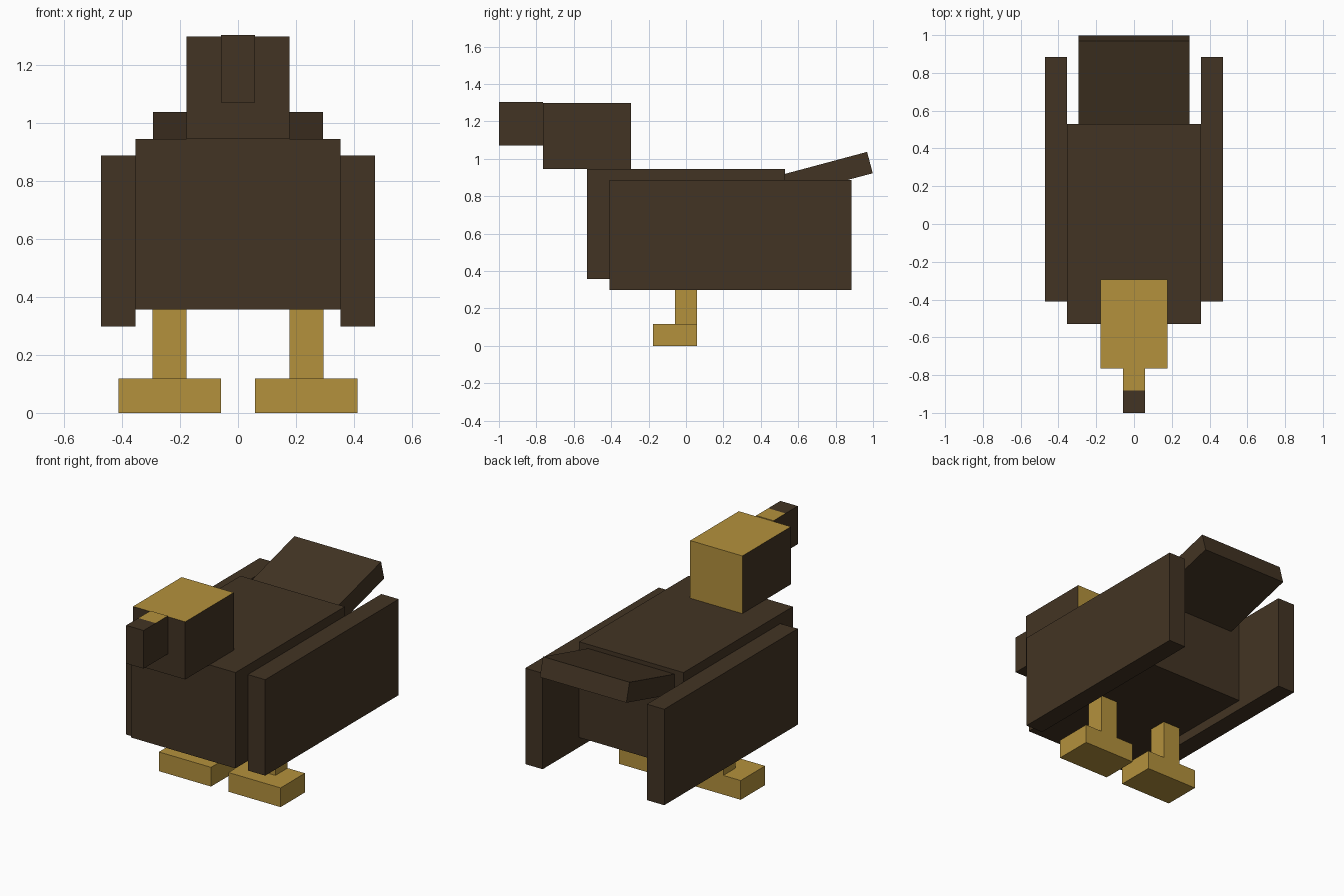
import bpy
import bmesh
import math
from mathutils import Matrix, Vector

cube = bpy.data.objects.get("Cube")
if cube:
    bpy.data.objects.remove(cube, do_unlink=True)


def make_material(name, rgb):
    mat = bpy.data.materials.new(name)
    mat.use_nodes = True
    colour = (*rgb, 1.0)
    mat.diffuse_color = colour
    mat.node_tree.nodes["Principled BSDF"].inputs["Base Color"].default_value = colour
    return mat


brown = make_material("dark brown", (0.055, 0.034, 0.017))
gold = make_material("golden yellow", (0.456, 0.285, 0.046))


def box(name, low, high, mats, cut_y=None, rule=None):
    """Box between two corners, with an optional cut and face colour rule."""
    low, high = Vector(low), Vector(high)
    bm = bmesh.new()
    place = Matrix.Translation((low + high) / 2) @ Matrix.Diagonal((*(high - low), 1))
    bmesh.ops.create_cube(bm, size=1, matrix=place)
    if cut_y is not None:
        geom = bm.verts[:] + bm.edges[:] + bm.faces[:]
        bmesh.ops.bisect_plane(bm, geom=geom, plane_co=(0, cut_y, 0), plane_no=(0, 1, 0))
    bm.normal_update()
    if rule:
        for face in bm.faces:
            face.material_index = int(rule(face.normal, face.calc_center_median()))
    mesh = bpy.data.meshes.new(name)
    bm.to_mesh(mesh)
    bm.free()
    for mat in mats:
        mesh.materials.append(mat)
    obj = bpy.data.objects.new(name, mesh)
    bpy.context.collection.objects.link(obj)
    return obj


def pair(name, low, high, mat):
    """Matching boxes on the left (+x) and right (-x)."""
    box("left_" + name, low, high, [mat])
    box("right_" + name, (-high[0], *low[1:]), (-low[0], *high[1:]), [mat])


# Body
box("body", (-0.354, -0.53, 0.357), (0.354, 0.53, 0.945), [brown])

# Head: golden crown and nape
box("head", (-0.177, -0.765, 0.945), (0.177, -0.294, 1.299), [brown, gold],
    rule=lambda n, c: n.z > 0.5 or n.y > 0.5)

# Beak: golden top behind a dark tip
box("beak", (-0.059, -1.0, 1.07), (0.059, -0.765, 1.304), [brown, gold],
    cut_y=-0.882, rule=lambda n, c: (n.z > 0.5 and c.y > -0.882) or n.y > 0.5)

# Wings, legs and feet
pair("wing", (0.354, -0.41, 0.298), (0.472, 0.885, 0.887), brown)
pair("leg", (0.177, -0.059, 0.118), (0.295, 0.059, 0.357), gold)
pair("foot", (0.059, -0.177, 0), (0.413, 0.059, 0.118), gold)

# Tail: hinged at its far top edge and tilted upwards
tail = box("tail", (-0.294, -0.53, -0.118), (0.294, 0, 0), [brown])
tail.location = (0, 0.968, 1.037)
tail.rotation_euler.x = math.radians(15)
